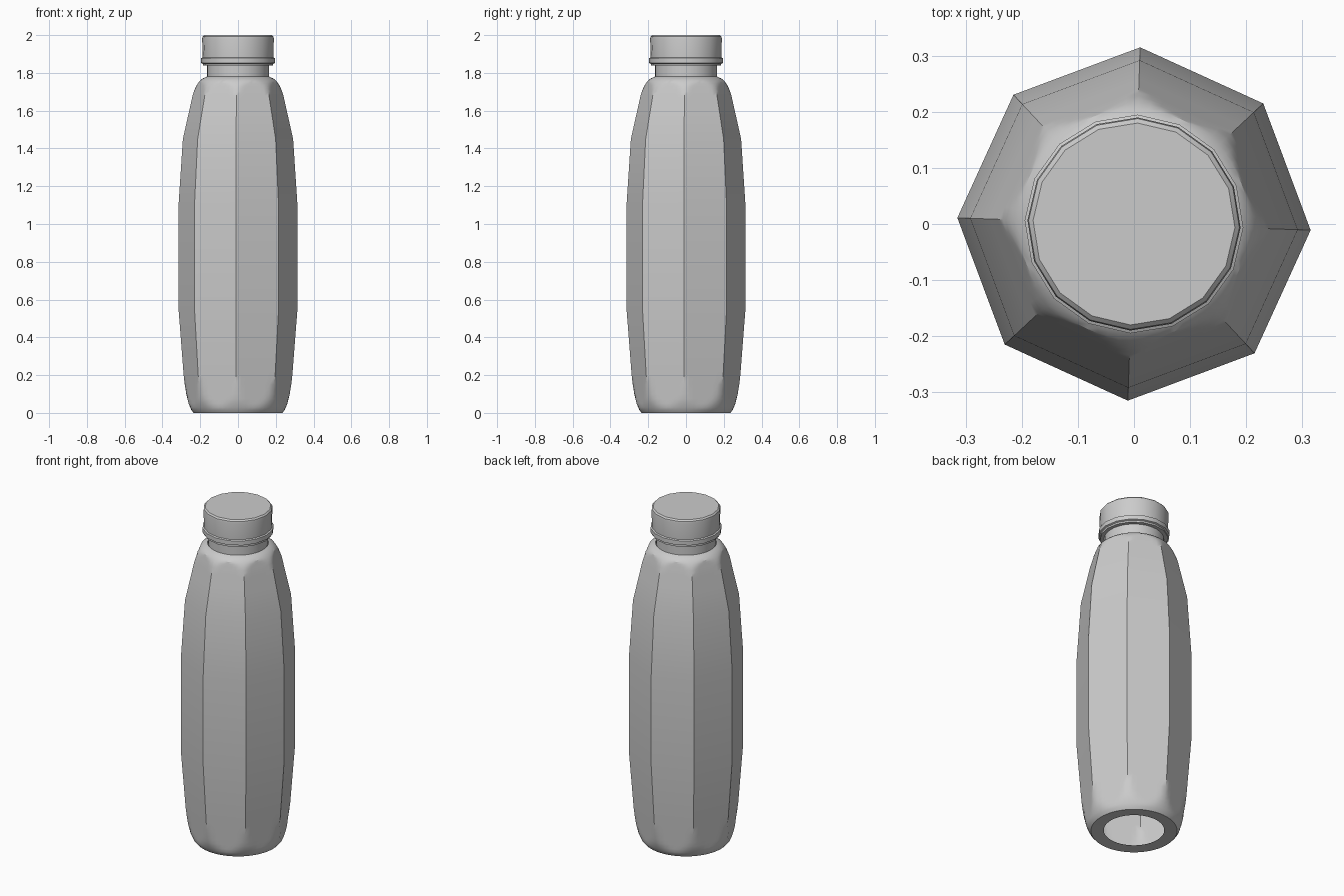
import bpy, bmesh, math

cube = bpy.data.objects.get("Cube")
if cube:
    bpy.data.objects.remove(cube, do_unlink=True)

TWIST = math.radians(-2)
TAU = 2 * math.pi

grey = bpy.data.materials.new("plain_grey")
grey.use_nodes = True
shade = (0.6, 0.6, 0.6, 1)
grey.diffuse_color = shade
grey.node_tree.nodes["Principled BSDF"].inputs["Base Color"].default_value = shade


def lerp(profile, z):
    """Radius at height z on a list of (z, radius) points."""
    for (z0, r0), (z1, r1) in zip(profile, profile[1:]):
        if z <= z1:
            return r0 + (r1 - r0) * (z - z0) / (z1 - z0)
    return profile[-1][1]


def loft(name, rings, sides, radius, close_top=False):
    """Skin a stack of rings; radius(ring, angle) gives (r, z)."""
    bm = bmesh.new()
    loops = []
    for ring in rings:
        loop = []
        for i in range(sides):
            a = TAU * i / sides
            r, z = radius(ring, a)
            loop.append(bm.verts.new((r * math.cos(a + TWIST), r * math.sin(a + TWIST), z)))
        loops.append(loop)
    for low, high in zip(loops, loops[1:]):
        for i in range(sides):
            j = (i + 1) % sides
            bm.faces.new((low[i], low[j], high[j], high[i]))
    if close_top:
        bm.faces.new(loops[-1])
    mesh = bpy.data.meshes.new(name)
    bm.to_mesh(mesh)
    bm.free()
    mesh.materials.append(grey)
    obj = bpy.data.objects.new(name, mesh)
    bpy.context.collection.objects.link(obj)
    bpy.ops.object.select_all(action='DESELECT')
    obj.select_set(True)
    bpy.context.view_layer.objects.active = obj
    bpy.ops.object.shade_smooth_by_angle(angle=math.radians(30))
    return obj


# Body: tapered octagon whose corners are trimmed by a rounded base and shoulder
corner = [(0, 0.272), (0.2, 0.288), (0.55, 0.315), (1.1, 0.315), (1.45, 0.292),
          (1.7, 0.236), (1.78, 0.215)]
rounding = [(0, 0.235), (0.015, 0.247), (0.05, 0.262), (0.1, 0.274), (0.2, 0.29),
            (0.3, 0.33), (1.55, 0.33), (1.65, 0.249), (1.69, 0.238), (1.73, 0.222),
            (1.755, 0.205), (1.77, 0.188), (1.78, 0.166)]


def body_radius(z, a):
    local = (a + math.pi / 8) % (TAU / 8) - math.pi / 8
    flat = lerp(corner, z) * math.cos(math.pi / 8) / math.cos(math.pi / 8 - abs(local))
    return min(flat, lerp(rounding, z)), z


heights = [0, 0.015, 0.03, 0.05, 0.075, 0.1, 0.15, 0.2, 0.25, 0.55, 1.1, 1.45, 1.6,
           1.64, 1.66, 1.68, 1.7, 1.715, 1.73, 1.743, 1.755, 1.763, 1.77, 1.776, 1.78]
loft("bottle_body", heights, 64, body_radius)


def turned(ring, a):
    return ring


# Flat foot around the open base
loft("base_rim", [(0.165, 0.004), (0.235, 0)], 64, turned)

# Neck
loft("neck", [(0.163, 1.775), (0.163, 1.86)], 32, turned)

# Cap with bevelled top edge
loft("cap", [(0.163, 1.862), (0.187, 1.862), (0.187, 1.89), (0.19, 1.98), (0.188, 1.992),
             (0.18, 2.0)], 16, turned, close_top=True)

# Tamper band below the cap
loft("cap_band", [(0.163, 1.838), (0.186, 1.838), (0.186, 1.848), (0.195, 1.852),
                  (0.195, 1.878), (0.187, 1.882)], 16, turned)
